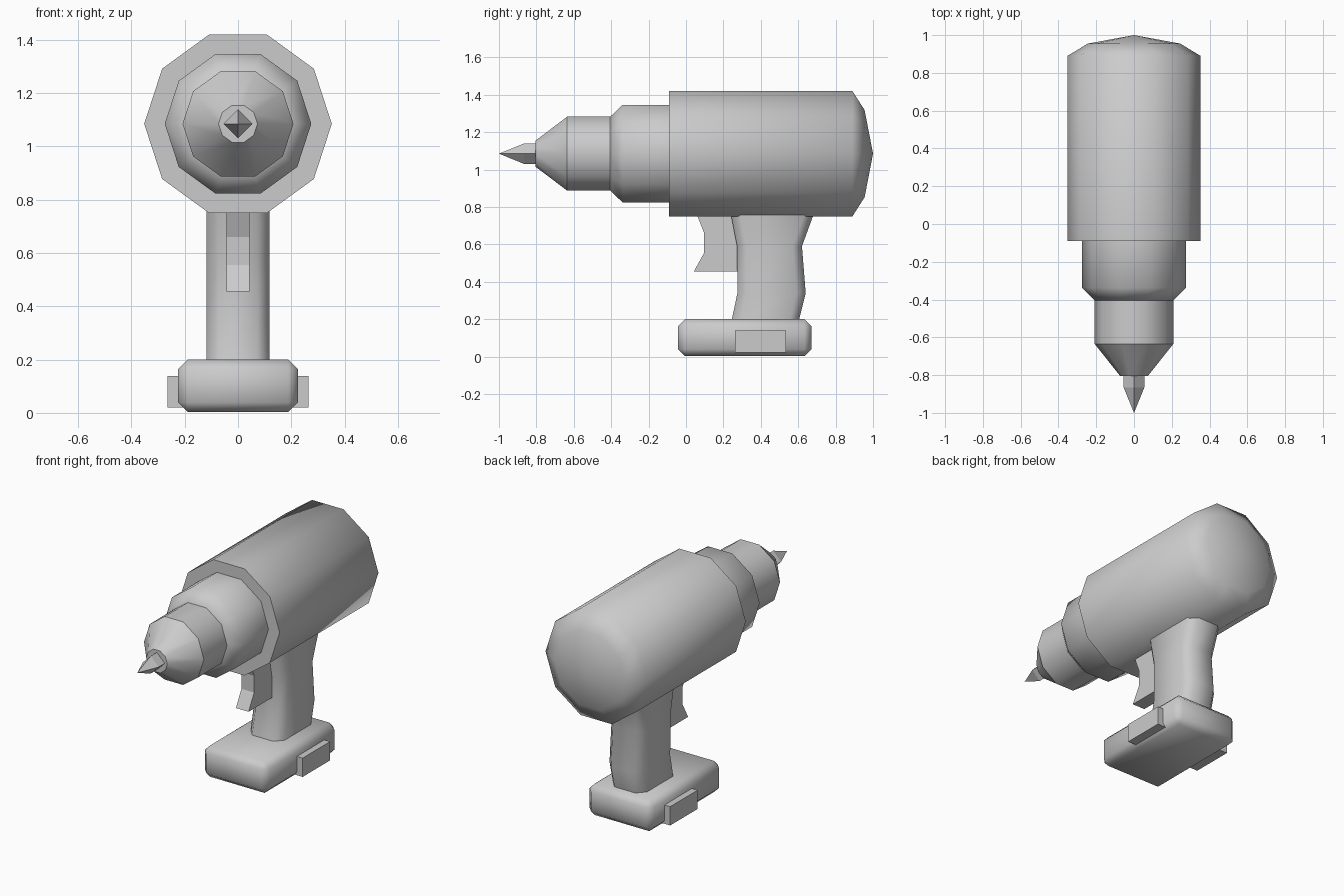
import bpy, bmesh
from math import cos, sin, pi, radians

if "Cube" in bpy.data.objects:
    bpy.data.objects.remove(bpy.data.objects["Cube"])

AXIS_Z = 1.085  # height of the barrel axis


def finish(name, bm, smooth=None):
    bmesh.ops.recalc_face_normals(bm, faces=bm.faces)
    me = bpy.data.meshes.new(name)
    bm.to_mesh(me)
    bm.free()
    ob = bpy.data.objects.new(name, me)
    bpy.context.collection.objects.link(ob)
    if smooth:
        bpy.ops.object.select_all(action='DESELECT')
        ob.select_set(True)
        bpy.context.view_layer.objects.active = ob
        bpy.ops.object.shade_smooth_by_angle(angle=radians(smooth))
    return ob


def loft(name, rings, smooth=None):
    """Skin a list of rings; a ring with one point becomes a tip."""
    bm = bmesh.new()
    rs = [[bm.verts.new(p) for p in ring] for ring in rings]
    for a, b in zip(rs, rs[1:]):
        n = max(len(a), len(b))
        for i in range(n):
            j = (i + 1) % n
            if len(b) == 1:
                bm.faces.new((a[i], a[j], b[0]))
            else:
                bm.faces.new((a[i], a[j], b[j], b[i]))
    for ring in (rs[0], rs[-1]):
        if len(ring) > 2:
            bm.faces.new(ring)
    return finish(name, bm, smooth)


def turned(name, profile, sides, smooth=None):
    """Revolve (y, radius) pairs around the barrel axis."""
    rings = []
    for y, r in profile:
        n = sides if r > 0 else 1
        rings.append([(r * cos(2 * pi * i / n), y, AXIS_Z + r * sin(2 * pi * i / n))
                      for i in range(n)])
    return loft(name, rings, smooth)


def box(name, lo, hi, bevel=0, smooth=None):
    bm = bmesh.new()
    bmesh.ops.create_cube(bm, size=1)
    for v in bm.verts:
        v.co = [lo[k] + (v.co[k] + 0.5) * (hi[k] - lo[k]) for k in range(3)]
    if bevel:
        bmesh.ops.bevel(bm, geom=bm.edges[:], offset=bevel, segments=1,
                        affect='EDGES', profile=0.5)
    return finish(name, bm, smooth)


# Barrel: motor housing, gear housing, chuck and bit
turned("motor_housing", [(-0.09, 0.352), (0.89, 0.352), (0.955, 0.245), (1.0, 0)], 10, 62)
turned("gear_housing", [(-0.09, 0.275), (-0.338, 0.275), (-0.405, 0.208)], 10, 60)
turned("chuck", [(-0.405, 0.208), (-0.635, 0.208), (-0.805, 0.073)], 10, 37)
turned("drill_bit", [(-0.80, 0.055), (-0.865, 0.055), (-1.0, 0)], 4)

# Handle: chamfered rectangular sections stacked upward
handle = []
for z, y0, y1 in [(0.19, 0.243, 0.603), (0.34, 0.275, 0.64),
                  (0.59, 0.273, 0.62), (0.77, 0.238, 0.686)]:
    w, cx, cy = 0.118, 0.045, 0.05
    handle.append([(w, y0 + cy, z), (w, y1 - cy, z), (w - cx, y1, z), (cx - w, y1, z),
                   (-w, y1 - cy, z), (-w, y0 + cy, z), (cx - w, y0, z), (w - cx, y0, z)])
loft("handle", handle, 60)

# Trigger: side profile extruded across x
trigger = [(0.06, 0.755), (0.097, 0.66), (0.097, 0.555), (0.042, 0.455),
           (0.29, 0.455), (0.29, 0.755)]
loft("trigger", [[(x, y, z) for y, z in trigger] for x in (-0.044, 0.044)])

# Battery with a release clip on each side
box("battery", (-0.225, -0.042, 0.003), (0.225, 0.67, 0.2), 0.036, 60)
for side, x0, x1 in (("left", -0.265, -0.2), ("right", 0.2, 0.265)):
    box("battery_clip_" + side, (x0, 0.263, 0.021), (x1, 0.535, 0.139))
